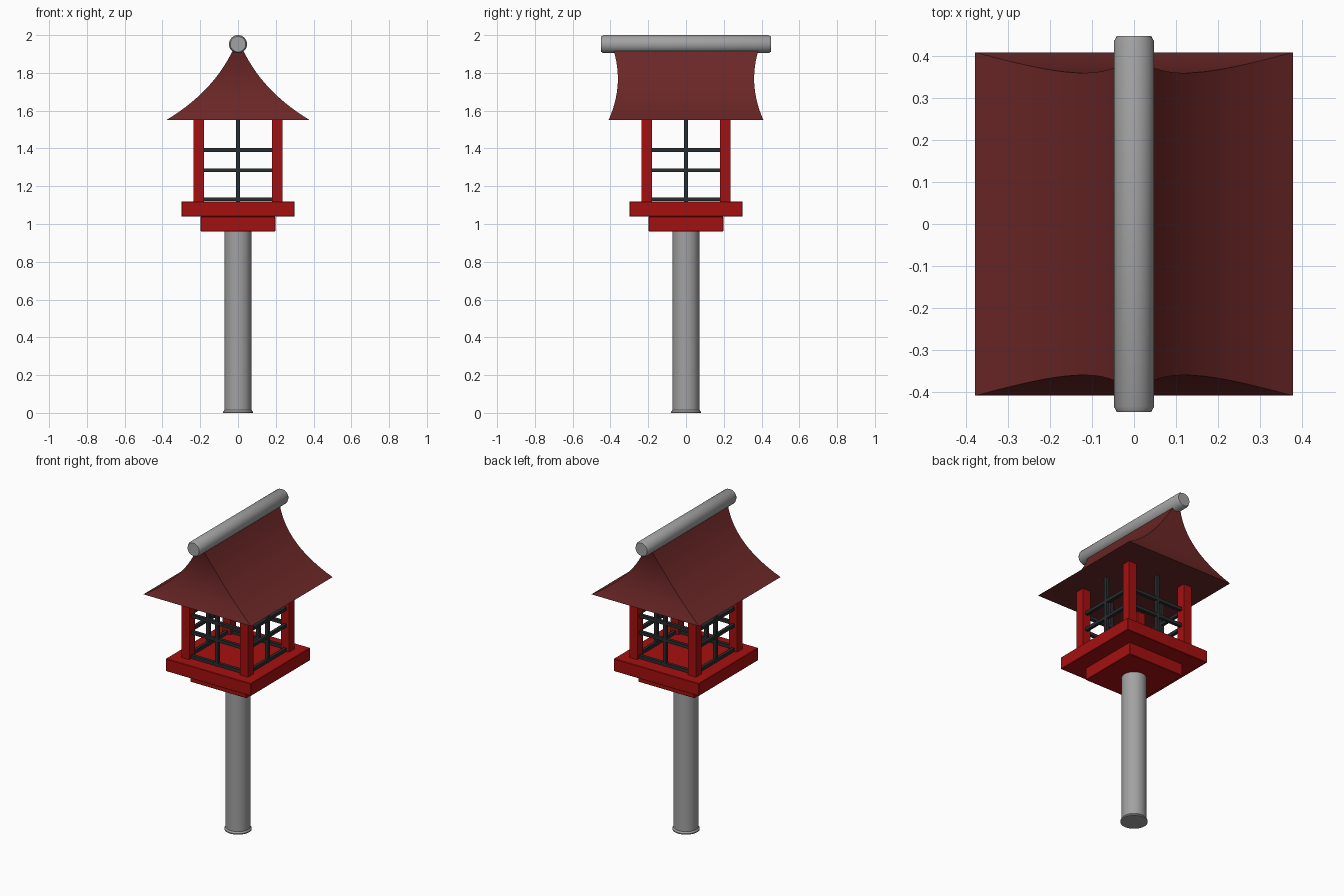
import bpy, bmesh, math

if "Cube" in bpy.data.objects:
    bpy.data.objects.remove(bpy.data.objects["Cube"])

def mat(name, c):
    m = bpy.data.materials.new(name)
    m.diffuse_color = (*c, 1)
    m.use_nodes = True
    m.node_tree.nodes["Principled BSDF"].inputs["Base Color"].default_value = m.diffuse_color
    return m

RED = mat("red_paint", (0.38, 0.005, 0.005))
ROOF = mat("dark_red_roof", (0.15, 0.02, 0.02))
STONE = mat("grey_stone", (0.36, 0.36, 0.36))
IRON = mat("dark_lattice", (0.022, 0.025, 0.028))

def finish(bm, name, m, smooth=None):
    bmesh.ops.recalc_face_normals(bm, faces=bm.faces[:])
    me = bpy.data.meshes.new(name)
    bm.to_mesh(me)
    bm.free()
    ob = bpy.data.objects.new(name, me)
    bpy.context.collection.objects.link(ob)
    me.materials.append(m)
    if smooth:
        bpy.ops.object.select_all(action='DESELECT')
        ob.select_set(True)
        bpy.context.view_layer.objects.active = ob
        bpy.ops.object.shade_smooth_by_angle(angle=math.radians(smooth))
    return ob

def box(name, m, lo, hi, bevel=0):
    bm = bmesh.new()
    bmesh.ops.create_cube(bm, size=1)
    for v in bm.verts:
        v.co = [(a + b) / 2 + c * (b - a) for a, b, c in zip(lo, hi, v.co)]
    if bevel:
        bmesh.ops.bevel(bm, geom=bm.edges[:], offset=bevel, segments=1, affect='EDGES')
    return finish(bm, name, m)

def loft(name, m, rings, smooth):
    """Skin a stack of equal-length rings and cap both ends."""
    bm = bmesh.new()
    vs = [[bm.verts.new(p) for p in r] for r in rings]
    n = len(rings[0])
    for a, b in zip(vs, vs[1:]):
        for i in range(n):
            j = (i + 1) % n
            bm.faces.new((a[i], a[j], b[j], b[i]))
    bm.faces.new(vs[0])
    bm.faces.new(vs[-1])
    return finish(bm, name, m, smooth)

def circle(r, n=32):
    return [(r * math.cos(2 * math.pi * i / n), r * math.sin(2 * math.pi * i / n)) for i in range(n)]

# round pole with a slight foot
loft("pole", STONE, [[(x, y, z) for x, y in circle(r)] for r, z in
     [(0.079, 0), (0.079, 0.006), (0.072, 0.016), (0.072, 0.97)]], 30)

# two stacked slabs
box("lower_slab", RED, (-0.198, -0.198, 0.96), (0.198, 0.198, 1.04), 0.003)
box("upper_slab", RED, (-0.30, -0.30, 1.04), (0.30, 0.30, 1.12), 0.003)

# corner posts
for sx in (-1, 1):
    for sy in (-1, 1):
        x, y = 0.207 * sx, 0.207 * sy
        box("corner_post", RED, (x - 0.028, y - 0.028, 1.12), (x + 0.028, y + 0.028, 1.56))

# lattice on the four sides
T = 0.01
for s in (-1, 1):
    c = 0.207 * s
    box("lattice_upright", IRON, (-T, c - T, 1.12), (T, c + T, 1.555))
    box("lattice_upright", IRON, (c - T, -T, 1.12), (c + T, T, 1.555))
    for z in (1.131, 1.285, 1.392):
        box("lattice_rail", IRON, (-0.19, c - T, z - T), (0.19, c + T, z + T))
        box("lattice_rail", IRON, (c - T, -0.19, z - T), (c + T, 0.19, z + T))

# curved gable roof: half width and half depth at each height
N = 14
rings = []
for i in range(N + 1):
    t = i / N
    # quadratic slope curve from eave to ridge
    x = (1 - t) ** 2 * 0.38 + 2 * t * (1 - t) * 0.13 + t * t * 0.025
    z = (1 - t) ** 2 * 1.55 + 2 * t * (1 - t) * 1.70 + t * t * 1.925
    u = (z - 1.55) / 0.375
    y = 0.41 - 0.168 * u + 0.143 * u * u
    rings.append([(-x, -y, z), (x, -y, z), (x, y, z), (-x, y, z)])
loft("roof", ROOF, rings, 30)

# ridge log with softened ends
prof = [(0.041, -0.449), (0.048, -0.436), (0.048, 0.436), (0.041, 0.449)]
loft("ridge_log", STONE, [[(x, y, 1.952 + z) for x, z in circle(r)] for r, y in prof], 30)
